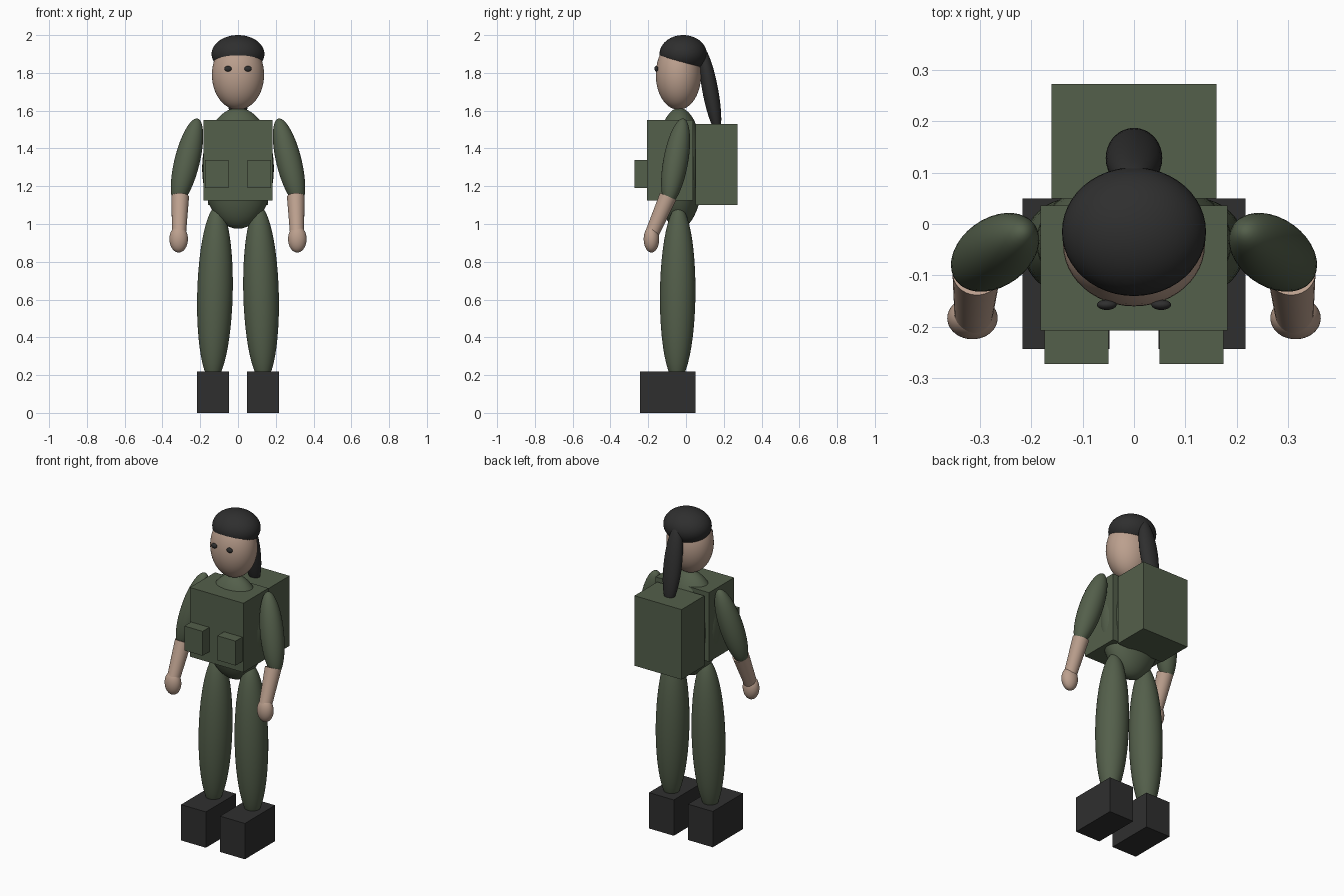
import bpy
from mathutils import Vector

if "Cube" in bpy.data.objects:
    bpy.data.objects.remove(bpy.data.objects["Cube"])


def material(name, rgb):
    m = bpy.data.materials.new(name)
    m.diffuse_color = (*rgb, 1)
    m.use_nodes = True
    m.node_tree.nodes["Principled BSDF"].inputs["Base Color"].default_value = m.diffuse_color
    return m


GREEN = material("olive green", (0.088, 0.115, 0.070))
SKIN = material("skin", (0.50, 0.35, 0.27))
BLACK = material("soft black", (0.028, 0.028, 0.028))


def finish(name, mat, smooth=True):
    ob = bpy.context.object
    ob.name = name
    ob.data.materials.append(mat)
    bpy.ops.object.transform_apply(location=False, rotation=True, scale=True)
    if smooth:
        bpy.ops.object.shade_smooth_by_angle(angle=0.7)
    return ob


def ellipsoid(name, mat, center, radii, axis=(0, 0, 1)):
    """Ellipsoid whose local z points along axis."""
    bpy.ops.mesh.primitive_uv_sphere_add(segments=48, ring_count=24, location=center)
    ob = bpy.context.object
    ob.scale = radii
    ob.rotation_euler = Vector((0, 0, 1)).rotation_difference(Vector(axis).normalized()).to_euler()
    return finish(name, mat)


def box(name, mat, lo, hi):
    lo, hi = Vector(lo), Vector(hi)
    bpy.ops.mesh.primitive_cube_add(size=1, location=(lo + hi) / 2)
    bpy.context.object.scale = [abs(v) for v in hi - lo]
    return finish(name, mat, False)


def cone(name, mat, a, b, ra, rb):
    a, b = Vector(a), Vector(b)
    bpy.ops.mesh.primitive_cone_add(vertices=32, radius1=ra, radius2=rb,
                                    depth=(b - a).length, location=(a + b) / 2)
    bpy.context.object.rotation_euler = (b - a).to_track_quat('Z', 'Y').to_euler()
    return finish(name, mat)


# Head, hair and ponytail
ellipsoid("head", SKIN, (0, -0.04, 1.79), (0.138, 0.12, 0.185))
ellipsoid("hair_cap", BLACK, (0, -0.015, 1.90), (0.14, 0.125, 0.10))
ellipsoid("ponytail", BLACK, (0, 0.128, 1.71), (0.055, 0.042, 0.23), (0, -0.185, 1))

# Torso, vest and backpack
ellipsoid("torso", GREEN, (0, -0.035, 1.295), (0.19, 0.128, 0.32))
box("vest", GREEN, (-0.182, -0.207, 1.125), (0.182, 0.036, 1.55))
box("backpack", GREEN, (-0.16, 0.05, 1.10), (0.16, 0.272, 1.53))

# Paired parts
for side, s in (("left", 1), ("right", -1)):
    ellipsoid(side + "_eye", BLACK, (s * 0.053, -0.157, 1.822), (0.019, 0.010, 0.015))
    box(side + "_pouch", GREEN, (s * 0.05, -0.272, 1.19), (s * 0.174, -0.20, 1.34))
    ellipsoid(side + "_upper_arm", GREEN, (s * 0.27, -0.055, 1.33),
              (0.067, 0.066, 0.238), (-s * 0.11, 0.08, 0.45))
    cone(side + "_forearm", SKIN, (s * 0.306, -0.095, 1.145), (s * 0.312, -0.18, 0.95),
         0.047, 0.037)
    ellipsoid(side + "_hand", SKIN, (s * 0.314, -0.183, 0.92), (0.049, 0.041, 0.071))
    ellipsoid(side + "_leg", GREEN, (s * 0.122, -0.044, 0.63),
              (0.094, 0.094, 0.465), (-s * 0.025, 0.01, 1))
    box(side + "_boot", BLACK, (s * 0.048, -0.243, 0), (s * 0.217, 0.05, 0.22))
